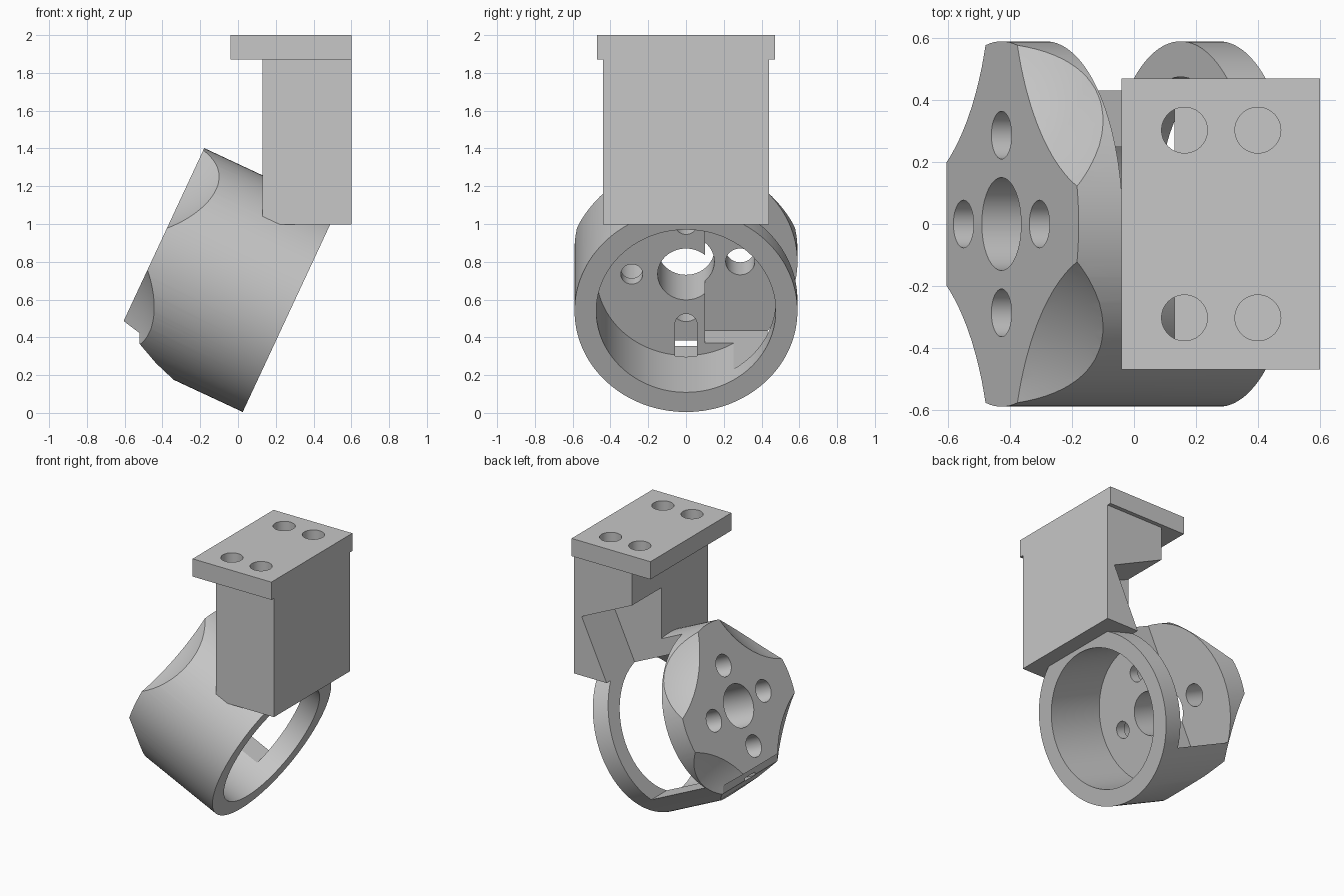
import bpy, bmesh, math
from mathutils import Matrix, Vector

if "Cube" in bpy.data.objects:
    bpy.data.objects.remove(bpy.data.objects["Cube"], do_unlink=True)

grey = bpy.data.materials.new("plain grey")
grey.use_nodes = True
grey.diffuse_color = (0.57, 0.57, 0.57, 1)
grey.node_tree.nodes["Principled BSDF"].inputs["Base Color"].default_value = grey.diffuse_color

# Tilted housing frame: local x runs from the drilled face to the open end
TILT = Matrix.Translation((-0.428, 0, 0.867)) @ Matrix.Rotation(math.radians(25), 4, 'Y')
FLAT = Matrix.Identity(4)
RADIUS, BORE, LENGTH, FLOOR = 0.59, 0.475, 0.775, 0.314


def finish(name, bm, frame):
    bm.transform(frame)
    bm.normal_update()
    bmesh.ops.recalc_face_normals(bm, faces=bm.faces)
    if bm.calc_volume(signed=True) < 0:
        bmesh.ops.reverse_faces(bm, faces=bm.faces)
    mesh = bpy.data.meshes.new(name)
    bm.to_mesh(mesh)
    bm.free()
    mesh.materials.append(grey)
    obj = bpy.data.objects.new(name, mesh)
    bpy.context.collection.objects.link(obj)
    return obj


def box(name, low, high, frame=FLAT):
    bm = bmesh.new()
    bmesh.ops.create_cube(bm, size=1)
    low, high = Vector(low), Vector(high)
    place = Matrix.LocRotScale((low + high) / 2, None, high - low)
    return finish(name, bm, frame @ place)


def rod(name, start, end, radius, y=0, w=0, sides=48):
    """Cylinder along the housing axis."""
    bm = bmesh.new()
    bmesh.ops.create_cone(bm, cap_ends=True, segments=sides, radius1=radius,
                          radius2=radius, depth=end - start)
    place = Matrix.Translation(((start + end) / 2, y, w)) @ Matrix.Rotation(math.pi / 2, 4, 'Y')
    return finish(name, bm, TILT @ place)


def combine(target, tool, operation='DIFFERENCE'):
    mod = target.modifiers.new("join", 'BOOLEAN')
    mod.operation = operation
    mod.solver = 'EXACT'
    mod.object = tool
    bpy.context.view_layer.objects.active = target
    bpy.ops.object.modifier_apply(modifier=mod.name)
    bpy.data.objects.remove(tool, do_unlink=True)


# Housing barrel
body = rod("tilted_housing", 0, LENGTH, RADIUS, sides=128)

# Four rounded scallops on the drilled face
for k in range(4):
    a = math.radians(45 + 90 * k)
    bm = bmesh.new()
    bmesh.ops.create_uvsphere(bm, u_segments=128, v_segments=64, radius=0.996)
    spot = Matrix.Translation((-0.667, 1.16 * math.cos(a), 1.16 * math.sin(a)))
    combine(body, finish("scallop", bm, TILT @ spot))

# Relief along the lower edge of the drilled face
profile = [(-0.1, -0.42), (0, -0.42), (0.103, -0.442), (0.128, -0.494),
           (0.25, -0.55), (0.377, -0.592), (0.377, -0.8), (-0.1, -0.8)]
bm = bmesh.new()
face = bm.faces.new([bm.verts.new((t, -0.7, w)) for t, w in profile])
side = bmesh.ops.extrude_face_region(bm, geom=[face])["geom"]
bmesh.ops.translate(bm, vec=(0, 1.4, 0),
                    verts=[v for v in side if isinstance(v, bmesh.types.BMVert)])
if not face.is_valid or len(bm.faces) < len(profile) + 2:
    bmesh.ops.holes_fill(bm, edges=bm.edges)
combine(body, finish("lower_relief", bm, TILT))

# Upright column, then the bore from the open end
combine(body, box("column", (0.13, -0.44, 0.997), (0.6, 0.44, 1.87)), 'UNION')
combine(body, rod("bore", FLOOR, LENGTH + 0.1, BORE, sides=128))

# Side window that also notches the column
combine(body, box("window", (0.157, 0.1, -0.403), (0.638, 0.9, 0.92), TILT))

# Centre hole and four stepped screw holes
combine(body, rod("centre_hole", -0.1, 0.4, 0.15, sides=64))
for y, w in ((0.287, 0), (-0.287, 0), (0, 0.29), (0, -0.29)):
    combine(body, rod("screw_head", -0.1, 0.24, 0.077, y, w))
    combine(body, rod("screw_shaft", 0.2, 0.4, 0.058, y, w))

# Slot below the lowest screw hole
combine(body, box("slot", (0.12, -0.058, -0.5), (0.33, 0.058, -0.29), TILT))

# Mounting plate with four holes
plate = box("mounting_plate", (-0.04, -0.47, 1.87), (0.6, 0.47, 2.0))
for x in (0.163, 0.4):
    for y in (-0.303, 0.303):
        bm = bmesh.new()
        bmesh.ops.create_cone(bm, cap_ends=True, segments=48, radius1=0.074,
                              radius2=0.074, depth=0.4)
        combine(plate, finish("plate_hole", bm, Matrix.Translation((x, y, 1.935))))

for obj in (body, plate):
    bpy.ops.object.select_all(action='DESELECT')
    obj.select_set(True)
    bpy.context.view_layer.objects.active = obj
    bpy.ops.object.shade_smooth_by_angle(angle=math.radians(25))
